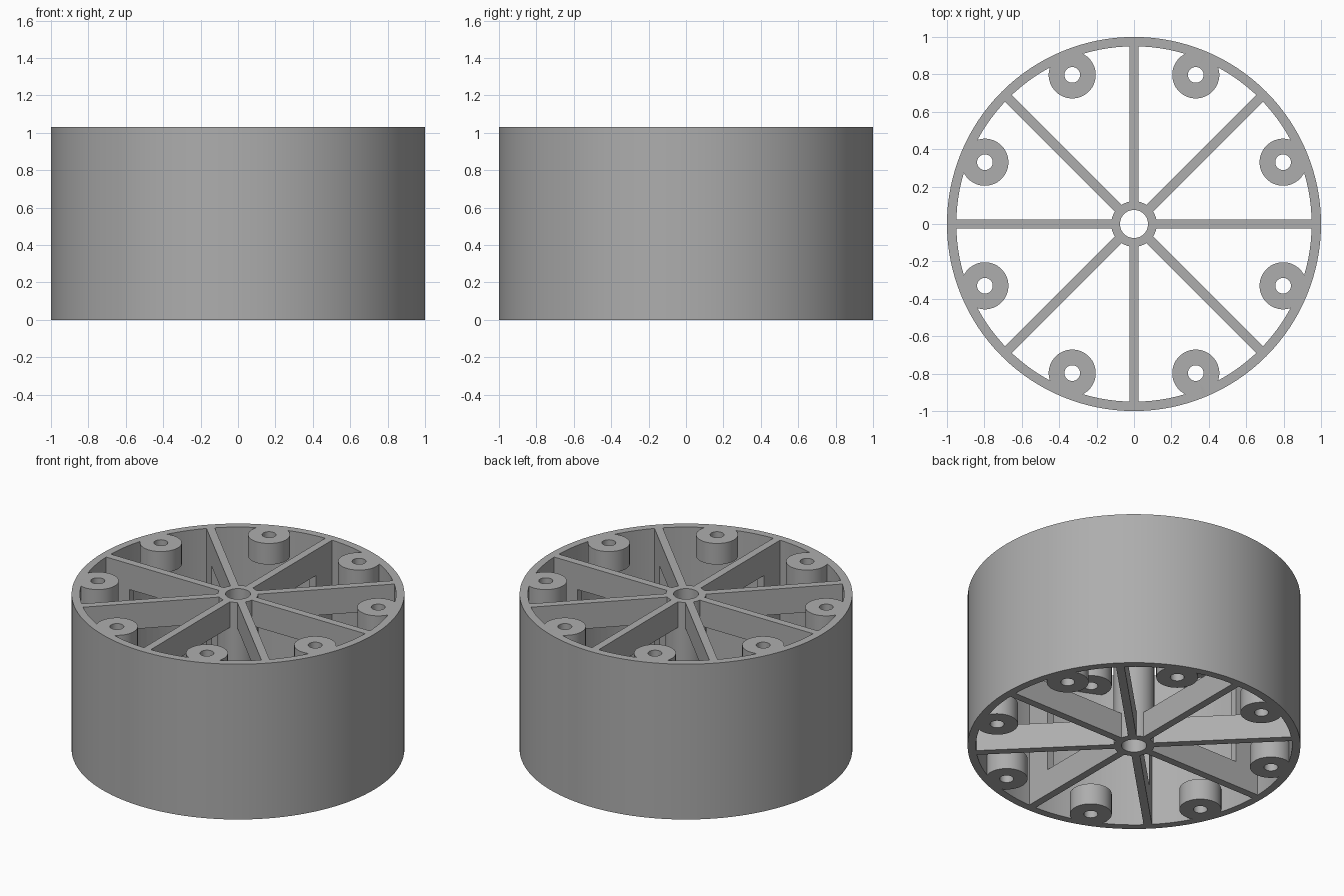
import bpy, bmesh, math
from mathutils import Matrix

if "Cube" in bpy.data.objects:
    bpy.data.objects.remove(bpy.data.objects["Cube"])

HEIGHT = 1.03
STRIP = 0.17        # depth of the spoke rails above and below each window
BOSS_DEPTH = 0.14
SPOKES = 8

grey = bpy.data.materials.new("plain grey")
grey.use_nodes = True
colour = (0.42, 0.42, 0.42, 1)
grey.diffuse_color = colour
grey.node_tree.nodes["Principled BSDF"].inputs["Base Color"].default_value = colour


def finish(name, bm, matrix=Matrix()):
    bmesh.ops.recalc_face_normals(bm, faces=bm.faces)
    bm.transform(matrix)
    mesh = bpy.data.meshes.new(name)
    bm.to_mesh(mesh)
    bm.free()
    mesh.materials.append(grey)
    obj = bpy.data.objects.new(name, mesh)
    bpy.context.collection.objects.link(obj)
    return obj


def tube(name, outer, inner, z0, z1, segments, matrix=Matrix()):
    """Upright ring with a square cross-section, closed on all sides."""
    bm = bmesh.new()
    section = [(inner, z0), (outer, z0), (outer, z1), (inner, z1)]
    rings = []
    for i in range(segments):
        a = math.tau * i / segments
        rings.append([bm.verts.new((r * math.cos(a), r * math.sin(a), z)) for r, z in section])
    for i, ring in enumerate(rings):
        following = rings[(i + 1) % segments]
        for j in range(4):
            k = (j + 1) % 4
            bm.faces.new((ring[j], following[j], following[k], ring[k]))
    return finish(name, bm, matrix)


def spoke(name, angle, width=0.05, start=0.1, post=0.78, end=0.975):
    """Upper and lower rails joined by a post beside the rim."""
    top = HEIGHT - STRIP
    outline = [(start, 0), (end, 0), (end, HEIGHT), (start, HEIGHT),
               (start, top), (post, top), (post, STRIP), (start, STRIP)]
    bm = bmesh.new()
    face = bm.faces.new([bm.verts.new((r, -width / 2, z)) for r, z in outline])
    result = bmesh.ops.extrude_face_region(bm, geom=[face])
    moved = [v for v in result["geom"] if isinstance(v, bmesh.types.BMVert)]
    bmesh.ops.translate(bm, verts=moved, vec=(0, width, 0))
    return finish(name, bm, Matrix.Rotation(angle, 4, "Z"))


# Outer rim and central hub
body = tube("spoked_drum", 1.0, 0.95, 0, HEIGHT, 128)
parts = [tube("hub", 0.122, 0.075, 0, HEIGHT, 48)]

# Windowed spokes, with a screw boss at each end of every bay
for i in range(SPOKES):
    angle = math.tau * i / SPOKES
    parts.append(spoke(f"spoke_{i}", angle))
    place = (Matrix.Rotation(angle + math.pi / SPOKES, 4, "Z")
             @ Matrix.Translation((0.863, 0, 0)))
    for label, z in (("lower", 0), ("upper", HEIGHT - BOSS_DEPTH)):
        parts.append(tube(f"{label}_boss_{i}", 0.126, 0.042, z, z + BOSS_DEPTH, 40, place))

# Fuse everything into one solid casting
bpy.context.view_layer.objects.active = body
for part in parts:
    union = body.modifiers.new(part.name, "BOOLEAN")
    union.operation = "UNION"
    union.solver = "EXACT"
    union.object = part
    bpy.ops.object.modifier_apply(modifier=union.name)
    bpy.data.objects.remove(part)

bpy.ops.object.select_all(action="DESELECT")
body.select_set(True)
bpy.ops.object.shade_smooth_by_angle(angle=math.radians(30))
